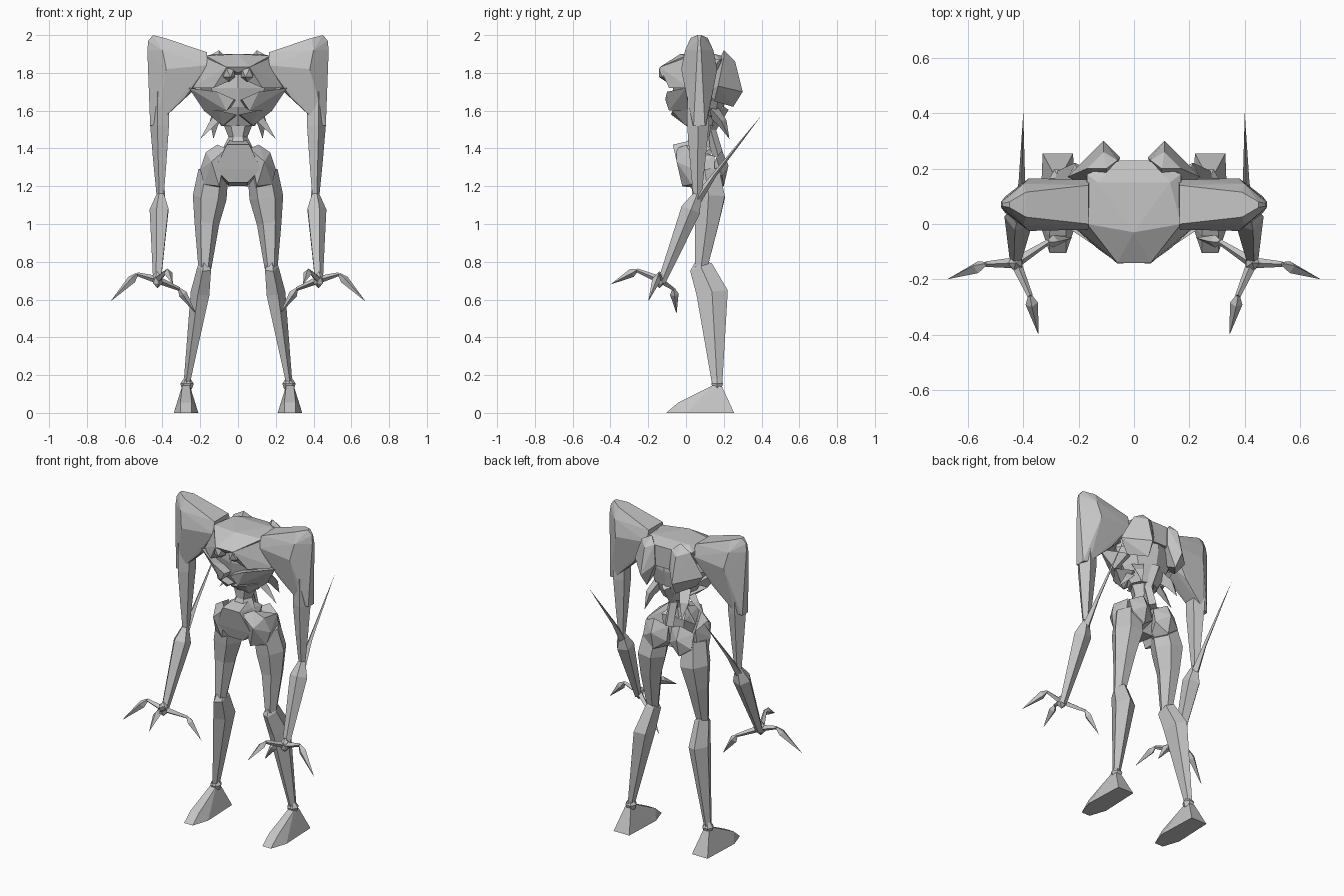
import bpy
import bmesh
from mathutils import Vector
from math import sin, cos, tau

old = bpy.data.objects.get("Cube")
if old:
    bpy.data.objects.remove(old)

grey = bpy.data.materials.new("bone grey")
grey.use_nodes = True
grey.diffuse_color = (.56, .56, .56, 1)
grey.node_tree.nodes["Principled BSDF"].inputs["Base Color"].default_value = grey.diffuse_color


def finish(name, bm, mirror):
    """Turn a bmesh into a grey object, mirrored to the other side if asked."""
    bmesh.ops.recalc_face_normals(bm, faces=bm.faces)
    mesh = bpy.data.meshes.new(name)
    bm.to_mesh(mesh)
    bm.free()
    mesh.materials.append(grey)
    part = bpy.data.objects.new(name, mesh)
    bpy.context.collection.objects.link(part)
    if mirror:
        part.modifiers.new("Mirror", 'MIRROR').use_mirror_merge = False


def hull(name, corners, mirror=True):
    """Faceted lump wrapped around a few corner points."""
    bm = bmesh.new()
    for corner in corners:
        bm.verts.new(corner)
    bmesh.ops.convex_hull(bm, input=bm.verts)
    inside = [v for v in bm.verts if not v.link_faces]
    bmesh.ops.delete(bm, geom=inside, context='VERTS')
    finish(name, bm, mirror)


def both(corners):
    """Corners together with their mirror image, for parts on the middle line."""
    return [(side * x, y, z) for x, y, z in corners for side in (-1, 1)]


def skin(name, rings, mirror):
    """Bridge rings of points and cap both ends."""
    bm = bmesh.new()
    loops = [[bm.verts.new(p) for p in ring] for ring in rings]
    for low, high in zip(loops, loops[1:]):
        for i in range(len(low)):
            bm.faces.new((low[i - 1], low[i], high[i], high[i - 1]))
    bm.faces.new(loops[0])
    bm.faces.new(loops[-1])
    bmesh.ops.remove_doubles(bm, verts=bm.verts, dist=.0005)
    finish(name, bm, mirror)


def limb(name, path, radii, sides=4, depth=1.0, mirror=True):
    """Tapering tube along a path; depth scales the front to back radius."""
    path = [Vector(p) for p in path]
    rings = []
    for i, (point, radius) in enumerate(zip(path, radii)):
        along = (path[min(i + 1, len(path) - 1)] - path[max(i - 1, 0)]).normalized()
        guide = Vector((1, 0, 0)) if abs(along.x) < .75 else Vector((0, 1, 0))
        across = (guide - along * guide.dot(along)).normalized()
        over = along.cross(across) * depth
        angles = [tau * k / sides for k in range(sides)]
        rings.append([point + radius * (across * cos(a) + over * sin(a)) for a in angles])
    skin(name, rings, mirror)


def trunk(name, levels, sides):
    """Upright body from levels of height, half width, front and back."""
    rings = []
    for z, width, front, back in levels:
        middle, reach = (front + back) / 2, (back - front) / 2
        angles = [tau * k / sides for k in range(sides)]
        rings.append([(width * cos(a), middle + reach * sin(a), z) for a in angles])
    skin(name, rings, False)


def lump(name, centre, size):
    """Twenty-sided knob stretched to a size."""
    bm = bmesh.new()
    bmesh.ops.create_icosphere(bm, subdivisions=1, radius=1)
    bmesh.ops.scale(bm, vec=size, verts=bm.verts)
    bmesh.ops.translate(bm, vec=centre, verts=bm.verts)
    finish(name, bm, True)


# Trunk
trunk("ribcage", [(1.82, .17, -.07, .22), (1.72, .2, -.07, .22),
                  (1.62, .15, -.05, .2), (1.52, .09, 0, .16)], sides=8)
trunk("waist", [(1.56, .09, 0, .15), (1.46, .05, .01, .13), (1.36, .1, -.04, .14)], sides=6)
hull("collar", both([(0, -.03, 1.9), (.13, .15, 1.9), (.17, 0, 1.89), (.05, .23, 1.88), (.17, .18, 1.87),
                     (.06, -.14, 1.83), (0, -.12, 1.8), (.18, .1, 1.78), (.05, .23, 1.75)]), mirror=False)
hull("breast", [(.17, 0, 1.88), (.06, -.14, 1.83), (.25, .02, 1.72), (.13, -.09, 1.72),
                (.04, -.1, 1.76), (.2, .12, 1.75)])
hull("shoulder_blade", [(.06, .23, 1.88), (.1, .2, 1.92), (.11, .26, 1.86), (.17, .2, 1.88), (.05, .24, 1.76),
                        (.11, .3, 1.7), (.24, .17, 1.73), (.1, .25, 1.62), (.18, .15, 1.65), (.1, .1, 1.7)])
hull("upper_rib", [(.02, -.11, 1.66), (.11, -.1, 1.7), (.26, 0, 1.72), (.18, .04, 1.6),
                   (.06, -.09, 1.6), (.17, .15, 1.66), (0, .05, 1.65)])
hull("lower_rib", [(.01, -.08, 1.58), (.1, -.07, 1.6), (.18, .05, 1.6), (.08, 0, 1.52),
                   (.12, .14, 1.57), (0, .06, 1.57)])
lump("chest_horn", centre=(.05, -.1, 1.8), size=(.04, .05, .05))
limb("side_spike", [(.09, .09, 1.58), (.14, .1, 1.52), (.2, .1, 1.45)], radii=(.03, .02, 0), sides=3)
limb("back_spike", [(.09, .14, 1.6), (.12, .19, 1.54), (.13, .23, 1.45)], radii=(.04, .03, 0), sides=3)
limb("spine", [(0, .2, 1.62), (0, .13, 1.5), (0, .17, 1.36)], radii=(.03, .03, .03), mirror=False)

# Hips
hull("belly", both([(.06, -.07, 1.42), (.04, .06, 1.45), (.12, -.04, 1.29), (.05, -.02, 1.22),
                    (.05, .12, 1.2), (.08, .13, 1.4)]), mirror=False)
hull("hip", [(.06, -.05, 1.4), (.11, 0, 1.42), (.17, .02, 1.38), (.14, -.05, 1.33), (.2, .04, 1.29),
             (.18, .03, 1.21), (.1, -.02, 1.2), (.17, .15, 1.36), (.19, .15, 1.24), (.08, .13, 1.18)])
hull("buttock", [(.01, .16, 1.35), (.09, .19, 1.39), (.17, .16, 1.35), (.01, .18, 1.26), (.09, .225, 1.31),
                 (.17, .19, 1.26), (.09, .2, 1.2), (.12, .1, 1.18), (.04, .1, 1.2)])

# Legs
hip, knee, ankle = Vector((.13, .1, 1.28)), Vector((.175, .08, .77)), Vector((.27, .165, .155))
calf = knee.lerp(ankle, .22) + Vector((0, .04, 0))
up = Vector((0, 0, .03))
limb("thigh", [hip, (.15, .12, 1.14), (.165, .11, 1), knee, knee - up],
     radii=(.08, .09, .065, .035, .02), sides=6, depth=1.1)
limb("shin", [knee + up, knee, calf, ankle], radii=(.02, .04, .055, .018), sides=5, depth=1.6)
limb("ankle", [ankle + up, ankle, ankle - up], radii=(.015, .036, .025), sides=6)

# Feet: outline of depth, height and half width about the ankle line
sole = [(.255, 0, .055), (0, 0, .065), (-.105, 0, .03), (-.04, .055, .03), (.14, .145, .02), (.19, .14, .02)]
hull("foot", [(ankle.x + .005 + side * w, y, z) for y, z, w in sole for side in (-1, 1)])

# Shoulder pads: outline of width, height and half thickness about the arm line
pad = [(.165, 1.91, .07), (.16, 1.84, .09), (.39, 1.985, .045), (.45, 2, .01), (.475, 1.97, .005),
       (.48, 1.92, .01), (.4, 1.92, .075), (.38, 1.82, .095), (.2, 1.74, .02), (.28, 1.67, .06),
       (.465, 1.52, .03), (.425, 1.53, .04)]
hull("shoulder_pad", [(x, .07 + side * t, z) for x, z, t in pad for side in (-1, 1)])

# Arms
shoulder, elbow, wrist = Vector((.41, .065, 1.7)), Vector((.41, .06, 1.16)), Vector((.427, -.13, .69))
limb("upper_arm", [shoulder, shoulder.lerp(elbow, .33), shoulder.lerp(elbow, .7), elbow],
     radii=(.055, .055, .038, .022), sides=5, depth=1.1)
limb("forearm", [elbow, elbow.lerp(wrist, .18), elbow.lerp(wrist, .5), wrist],
     radii=(.02, .055, .042, .022), sides=5)
limb("elbow_spike", [elbow - up, (.405, .15, 1.26), (.4, .4, 1.575)], radii=(.025, .012, 0))

# Hands with three clawed fingers
palm = wrist + Vector((0, -.01, .015))
lump("palm", centre=palm, size=(.03, .03, .045))
fingers = {"outer": [(.535, -.145, .735), (.675, -.2, .59)],
           "front": [(.375, -.26, .755), (.345, -.4, .68)],
           "inner": [(.31, -.065, .655), (.222, -.05, .525)]}
for side, (joint, tip) in fingers.items():
    joint, tip = Vector(joint), Vector(tip)
    limb(side + "_finger", [palm, joint], radii=(.02, .01))
    limb(side + "_claw", [joint, joint.lerp(tip, .2), tip], radii=(.008, .023, 0))
